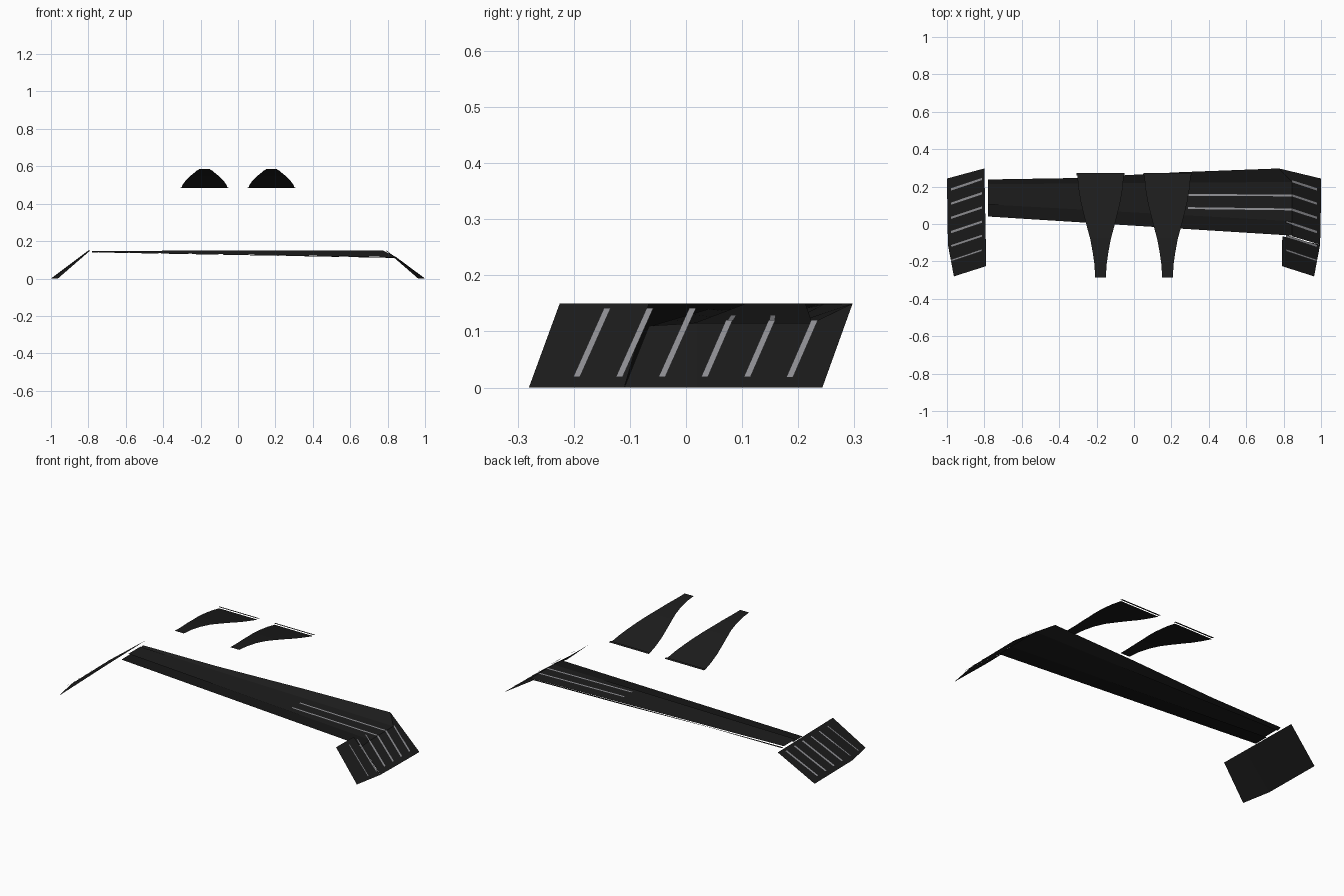
import bpy
from mathutils import Vector

if "Cube" in bpy.data.objects:
    bpy.data.objects.remove(bpy.data.objects["Cube"])


def material(name, rgb):
    m = bpy.data.materials.new(name)
    m.diffuse_color = (*rgb, 1)
    m.use_nodes = True
    m.node_tree.nodes["Principled BSDF"].inputs["Base Color"].default_value = m.diffuse_color
    return m


BLACK = material("matte black", (0.012, 0.012, 0.012))
DEEP = material("deep black", (0.008, 0.008, 0.008))
GREY = material("grey stripe", (0.30, 0.30, 0.32))


def sheet(name, rows, mat):
    """Thin skin lofted through rows of points."""
    n = len(rows[0])
    verts = [p for row in rows for p in row]
    faces = [(i * n + j, i * n + j + 1, (i + 1) * n + j + 1, (i + 1) * n + j)
             for i in range(len(rows) - 1) for j in range(n - 1)]
    me = bpy.data.meshes.new(name)
    me.from_pydata(verts, [], faces)
    me.materials.append(mat)
    # face the skin upwards
    me.update()
    if sum(p.normal.z * p.area for p in me.polygons) < 0:
        me.flip_normals()
    ob = bpy.data.objects.new(name, me)
    bpy.context.collection.objects.link(ob)
    return ob


# Left end plate, and right end plate cut away where the wing joins it
sheet("left_end_plate",
      [[(-0.963, -0.28, 0), (-0.995, -0.11, 0), (-1.0, 0.243, 0)],
       [(-0.79, -0.225, 0.15), (-0.793, -0.06, 0.15), (-0.80, 0.297, 0.15)]], BLACK)
sheet("right_end_plate_front",
      [[(0.963, -0.28, 0), (0.995, -0.11, 0)],
       [(0.79, -0.225, 0.15), (0.793, -0.066, 0.15)]], BLACK)
sheet("right_end_plate_rear",
      [[(0.995, -0.11, 0), (0.998, 0.02, 0), (1.0, 0.19, 0), (1.0, 0.243, 0)],
       [(0.846, -0.066, 0.110), (0.845, 0.02, 0.115), (0.845, 0.225, 0.115),
        (0.775, 0.297, 0.15)]], BLACK)

# Six slanted stripes on each end plate
for s, side in ((-1, "left"), (1, "right")):
    for k in range(6):
        y = -0.195 + 0.076 * k
        short = s > 0 and k > 2
        x1, y1, z1 = (0.843, y + 0.044, 0.117) if short else (0.812, y + 0.055, 0.139)
        a = Vector((s * 0.976, y, 0.016))
        b = Vector((s * x1, y1, z1))
        lift = Vector((s * 0.002, 0, 0.003))
        w = Vector((0, 0.006, 0))
        sheet(f"{side}_stripe_{k + 1}",
              [[a - w + lift, a + w + lift], [b - w + lift, b + w + lift]], GREY)

# Wing elements: left tip points (y, z) and right end points (x, y, z)
TIP = -0.78
elements = {
    "front_flap": ([(0.04, 0.140), (0.125, 0.141)],
                   [(0.847, -0.062, 0.110), (0.845, 0.03, 0.114)], DEEP),
    "main_blade": ([(0.105, 0.149), (0.16, 0.149), (0.213, 0.149)],
                   [(0.845, 0.015, 0.115), (0.845, 0.13, 0.115), (0.845, 0.225, 0.115)], BLACK),
    "rear_flap": ([(0.212, 0.141), (0.238, 0.148)],
                  [(0.845, 0.225, 0.115), (0.775, 0.297, 0.150)], BLACK),
}
for name, (lp, rp, mat) in elements.items():
    rows = []
    for t in (0, 0.3, 0.65, 1):
        rows.append([Vector((TIP, *a)).lerp(Vector(b), t) for a, b in zip(lp, rp)])
    if name == "rear_flap":
        rows[1][-1].y -= 0.010  # slight bow in the trailing edge
    sheet(name, rows, mat)

# Light lines running along the right half of the wing
for i, (y0, y1) in enumerate(((0.155, 0.153), (0.085, 0.078))):
    sheet(f"wing_line_{i + 1}",
          [[(x, y - 0.005, z), (x, y + 0.005, z)]
           for x, y, z in ((0.29, y0, 0.1295), (0.845, y1, 0.118))], GREY)

# Two tapered upper blades with a separate lip along the wide rear edge
# (y, half width, z)
stations = [(-0.285, 0.029, 0.585), (-0.22, 0.032, 0.582), (-0.15, 0.042, 0.576),
            (-0.08, 0.055, 0.565), (-0.01, 0.074, 0.550), (0.06, 0.092, 0.533),
            (0.12, 0.106, 0.517), (0.19, 0.118, 0.500), (0.259, 0.124, 0.483)]
for s, side in ((-1, "left"), (1, "right")):
    cx = s * 0.179
    blade = sheet(f"{side}_upper_blade",
                  [[(cx - w, y, z), (cx + w, y, z)] for y, w, z in stations], BLACK)
    for p in blade.data.polygons:
        p.use_smooth = True
    sheet(f"{side}_blade_lip",
          [[(cx - 0.128, y, z), (cx + 0.128, y, z)]
           for y, z in ((0.258, 0.490), (0.272, 0.487))], BLACK)
